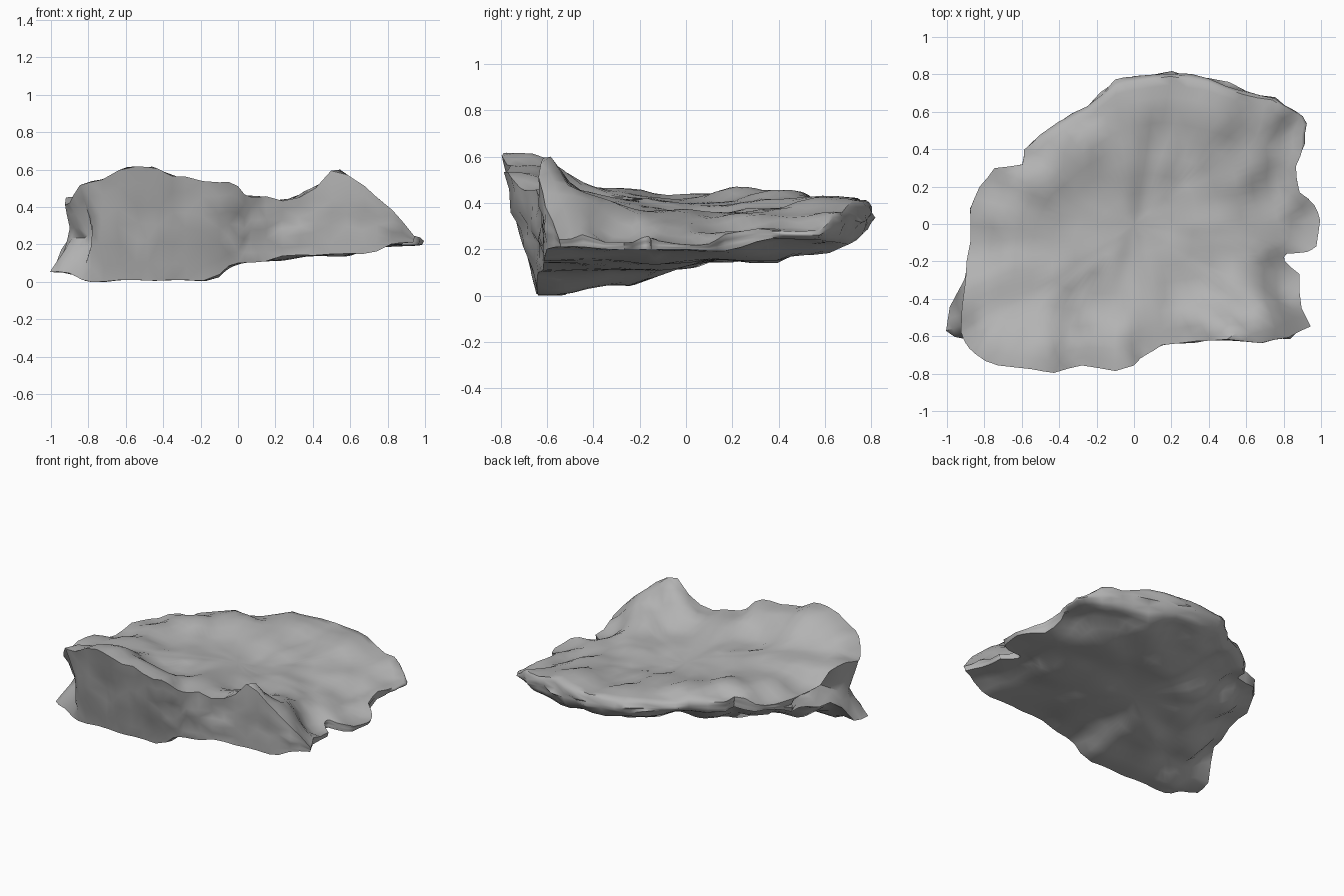
import bpy
import bmesh
from mathutils import Vector, noise

cube = bpy.data.objects.get("Cube")
if cube:
    bpy.data.objects.remove(cube, do_unlink=True)

# Plan outline, in hundredths, running round from the front left spike
OUTLINE = [(-102, -58), (-100, -45), (-92, -30), (-88, -10), (-88, 8), (-83, 20), (-75, 30),
           (-60, 32), (-59, 40), (-40, 54), (-25, 62), (-10, 76), (0, 78), (20, 81), (40, 78),
           (60, 71), (76, 68), (87, 61), (93, 54), (92, 43), (87, 31), (89, 17), (97, 10),
           (100, 2), (98, -12), (93, -15), (82, -16), (81, -20), (89, -27), (90, -45),
           (95, -55), (83, -61), (68, -64), (50, -62), (33, -63), (15, -65), (7, -70),
           (0, -76), (-10, -79), (-28, -76), (-43, -80), (-55, -78), (-73, -76), (-85, -70),
           (-92, -64)]

# Height samples (x, y, z) of the dished upper face
TOP = [(-90, -60, 41), (-80, -66, 55), (-50, -74, 62), (-28, -72, 56), (-8, -74, 53),
       (8, -66, 46), (28, -62, 43), (41, -61, 50), (53, -61, 62), (64, -61, 54), (76, -60, 45),
       (84, -60, 37), (93, -54, 23), (85, -30, 23), (97, 0, 22), (80, 15, 27), (91, 50, 28),
       (74, 66, 36), (40, 77, 41), (5, 78, 41), (-28, 59, 40), (-60, 36, 41), (-82, 18, 38),
       (-87, -10, 37), (-88, -40, 45), (40, 62, 42), (0, 62, 43), (-30, 45, 46), (-52, 25, 47),
       (-65, 5, 44), (-62, -28, 47), (-48, -5, 42), (-20, -40, 41), (-20, 10, 40), (-5, 38, 41),
       (16, 10, 35), (18, 42, 37), (43, -5, 37), (60, 0, 32), (50, 30, 36), (35, -30, 36),
       (55, -45, 43)]

# Height samples of the underside, with its keel at the front and undercut left
BOTTOM = [(-97, -56, 5), (-75, -58, 0), (-45, -58, 1), (-20, -56, 1), (5, -60, 11),
          (35, -60, 14), (60, -60, 15), (92, -54, 21), (85, -20, 20), (97, 0, 20),
          (50, -10, 14), (10, -20, 11), (-30, -30, 4), (-70, -30, 8), (-88, -25, 23),
          (-84, 0, 29), (-62, 10, 21), (-40, -2, 11), (-30, 20, 14), (6, 36, 14), (50, 30, 15),
          (40, 52, 17), (90, 48, 25), (60, 68, 23), (20, 76, 27), (-10, 72, 30), (-38, 52, 34),
          (-35, 36, 28), (-58, 32, 34), (-78, 22, 35), (0, 56, 22)]


def height(x, y, samples):
    """Blend the nearby height samples by distance."""
    total = weight_sum = 0.0
    for sx, sy, sz in samples:
        dist = (x - sx / 100) ** 2 + (y - sy / 100) ** 2
        weight = 1 / (dist + 0.004) ** 2
        total += weight * sz / 100
        weight_sum += weight
    return total / weight_sum


def wobble(x, y, z, size, amount):
    return noise.noise(Vector((x, y, z)) * size) * amount


def squash_past(value, limit, keep):
    """Pull a value that lies below the limit back towards it."""
    return limit + (value - limit) * keep if value < limit else value


def top_point(p, t):
    x, y = squash_past(p.x, -0.9, 0.25) * t, p.y * t
    grain = wobble(x * 2, y * 0.7, 3, 5, 0.016)
    return Vector((x, y, height(x, y, TOP) + grain))


def bottom_point(p, t):
    x, y = p.x * t, squash_past(p.y, -0.62, 0.2) * t
    return Vector((x, y, max(0.0, height(x, y, BOTTOM) + wobble(x, y, 8, 4, 0.012))))


def side_point(p, drop):
    """A point on the flank: overhanging in front, notched left, rounded behind."""
    behind = p.y > 0.4
    upper = top_point(p, 0.975 if behind else 0.995)
    lower = bottom_point(p, 0.945 if behind else 0.985)
    thickness = max(0.0, upper.z - lower.z)
    middle = 1 - abs(2 * drop - 1)
    if p.x < -0.8 and p.y < 0:
        bulge = -0.09 * middle
    else:
        bulge = 0.035 * middle ** 0.5 if behind else 0.0
    bulge += wobble(p.x, p.y, drop * 2, 7, 0.05) * middle * min(1, thickness * 4)
    return upper.lerp(lower, drop) + p.to_3d().normalized() * bulge


# Outline refined by halving each edge with a little jaggedness
loop = []
for i, (ax, ay) in enumerate(OUTLINE):
    bx, by = OUTLINE[(i + 1) % len(OUTLINE)]
    a, b = Vector((ax, ay)) / 100, Vector((bx, by)) / 100
    loop += [a, (a + b) / 2 * (1 + wobble(a.x, a.y, 1, 9, 0.015))]
count = len(loop)

# Calmer outline that the inner rings follow
REACH = 5
calm = [sum((loop[(i + k) % count] for k in range(-REACH, REACH + 1)), Vector((0, 0)))
        / (2 * REACH + 1) for i in range(count)]


def ring(maker, t):
    return [maker(c.lerp(p, t ** 3), t) for c, p in zip(calm, loop)]


# Rings run from the dish centre, over the rim, down the flank and under
TOP_STEPS = [0.1, 0.22, 0.35, 0.48, 0.6, 0.7, 0.79, 0.86, 0.93]
rings = [ring(top_point, t) for t in TOP_STEPS]
rings += [[side_point(p, d) for p in loop] for d in (0, 0.15, 0.35, 0.5, 0.65, 0.85, 1)]
rings += [ring(bottom_point, t) for t in (0.9, 0.84, 0.76, 0.65, 0.52, 0.38, 0.2)]

bm = bmesh.new()
rows = [[bm.verts.new(co) for co in points] for points in rings]
for upper, lower in zip(rows, rows[1:]):
    for i in range(count):
        j = (i + 1) % count
        bm.faces.new((upper[i], upper[j], lower[j], lower[i]))
origin = Vector((0, 0))
for row, centre in ((rows[0], top_point(origin, 1)), (rows[-1], bottom_point(origin, 1))):
    hub = bm.verts.new(centre)
    for i in range(count):
        bm.faces.new((row[i], row[(i + 1) % count], hub))
bmesh.ops.triangulate(bm, faces=bm.faces)
bmesh.ops.recalc_face_normals(bm, faces=bm.faces)

mesh = bpy.data.meshes.new("rock_slab")
bm.to_mesh(mesh)
bm.free()
rock = bpy.data.objects.new("rock_slab", mesh)
bpy.context.collection.objects.link(rock)

# Plain grey stone
stone = bpy.data.materials.new("grey_stone")
stone.use_nodes = True
grey = (0.45, 0.45, 0.45, 1)
stone.diffuse_color = grey
stone.node_tree.nodes["Principled BSDF"].inputs["Base Color"].default_value = grey
mesh.materials.append(stone)

bpy.ops.object.select_all(action="DESELECT")
rock.select_set(True)
bpy.context.view_layer.objects.active = rock
bpy.ops.object.shade_smooth_by_angle(angle=0.9)
